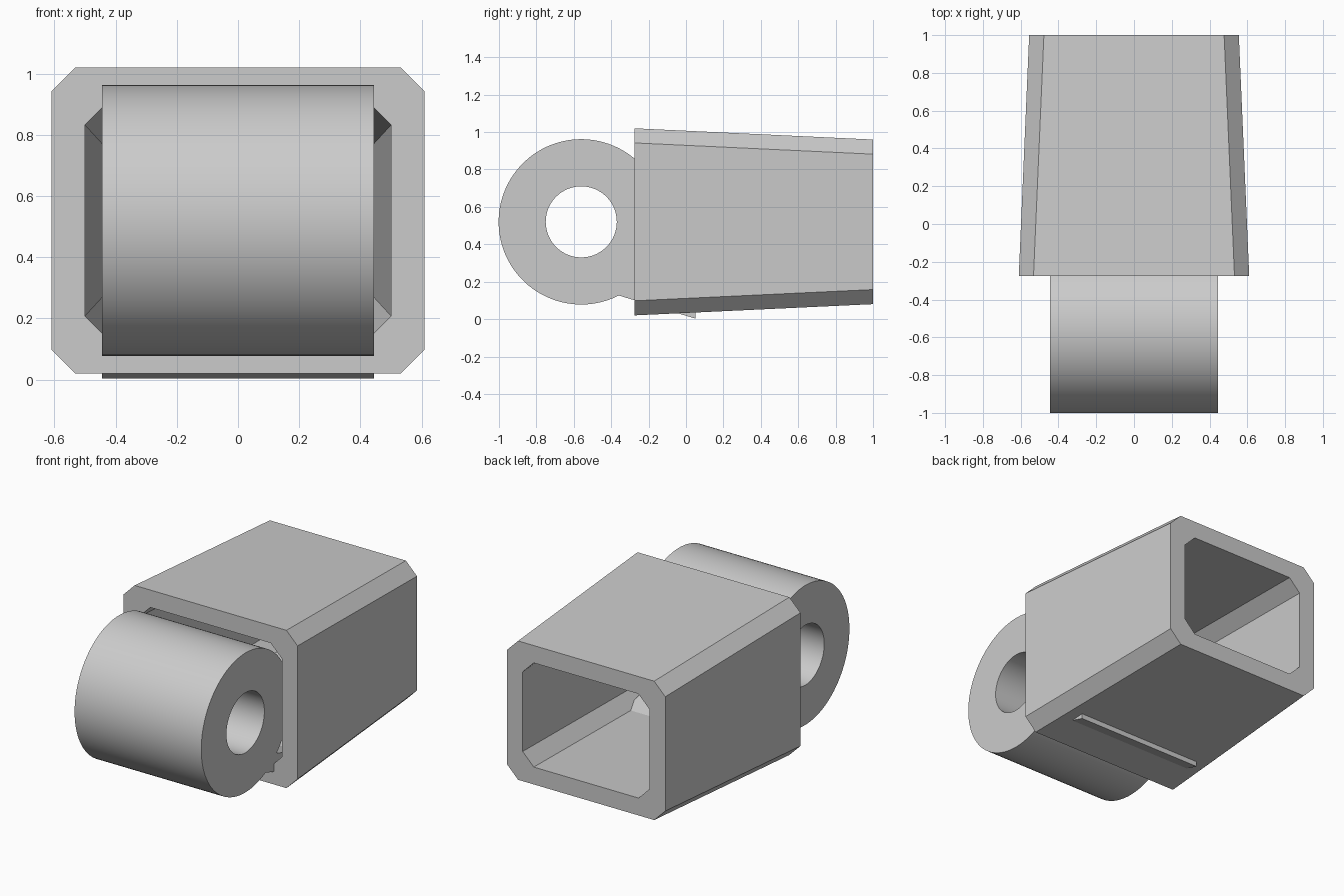
import bpy, bmesh
from math import radians, cos, sin
from mathutils import Matrix

if "Cube" in bpy.data.objects:
    bpy.data.objects.remove(bpy.data.objects["Cube"])

# Single flat grey
grey = bpy.data.materials.new("light_grey")
grey.use_nodes = True
colour = (0.6, 0.6, 0.6, 1)
grey.diffuse_color = colour
grey.node_tree.nodes["Principled BSDF"].inputs["Base Color"].default_value = colour

MID = 0.52      # height of the centre line
WALL = 0.11     # tube wall thickness
CHAMFER = 0.078


def chamfered_ring(bm, y, half_w, half_h):
    """Eight-sided rectangle with cut corners, at depth y."""
    w, h, c = half_w, half_h, CHAMFER
    corner = [(w, h - c), (w - c, h)]
    pts = corner + [(-x, z) for x, z in reversed(corner)]
    pts += [(-x, -z) for x, z in pts]
    return [bm.verts.new((x, y, MID + z)) for x, z in pts]


# Tapered hollow sleeve, open at both ends
FRONT, BACK = (-0.275, 0.61, 0.5), (1.0, 0.555, 0.44)
bm = bmesh.new()
rings = [chamfered_ring(bm, y, w - t, h - t)
         for (y, w, h), t in ((FRONT, 0), (BACK, 0), (BACK, WALL), (FRONT, WALL))]
for a, b in zip(rings, rings[1:] + rings[:1]):
    for i in range(len(a)):
        j = (i + 1) % len(a)
        bm.faces.new((a[i], a[j], b[j], b[i]))
bmesh.ops.recalc_face_normals(bm, faces=bm.faces)
mesh = bpy.data.meshes.new("sleeve")
bm.to_mesh(mesh)
bm.free()
mesh.materials.append(grey)
bpy.context.collection.objects.link(bpy.data.objects.new("sleeve", mesh))


# Hinge barrel with its sloping tab, drawn as a side profile and extruded
AXIS_Y = -0.56


def arc(radius, start, end, steps):
    angles = [radians(start + (end - start) * i / steps) for i in range(steps + 1)]
    return [(AXIS_Y + radius * cos(a), MID + radius * sin(a)) for a in angles]


curve = bpy.data.curves.new("hinge_barrel", "CURVE")
curve.dimensions = "2D"
curve.fill_mode = "BOTH"
curve.extrude = 0.444
tab_tip = [(0.05, 0.003), (0.05, 0.115)]
for outline in (arc(0.442, -45, 297, 92) + tab_tip, arc(0.19, 0, 360, 64)[:-1]):
    spline = curve.splines.new("POLY")
    spline.points.add(len(outline) - 1)
    for point, (u, v) in zip(spline.points, outline):
        point.co = (u, v, 0, 1)
    spline.use_cyclic_u = True
curve.materials.append(grey)
barrel = bpy.data.objects.new("hinge_barrel", curve)
bpy.context.collection.objects.link(barrel)
bpy.ops.object.select_all(action="DESELECT")
barrel.select_set(True)
bpy.context.view_layer.objects.active = barrel
bpy.ops.object.convert(target="MESH")
barrel = bpy.context.object

# Stand the profile up so it runs along x, then weld and shade it
bm = bmesh.new()
bm.from_mesh(barrel.data)
bm.transform(Matrix(((0, 0, 1, 0), (1, 0, 0, 0), (0, 1, 0, 0), (0, 0, 0, 1))))
bmesh.ops.remove_doubles(bm, verts=bm.verts, dist=0.0005)
bmesh.ops.recalc_face_normals(bm, faces=bm.faces)
bm.to_mesh(barrel.data)
bm.free()
bpy.ops.object.shade_smooth_by_angle(angle=radians(20))
